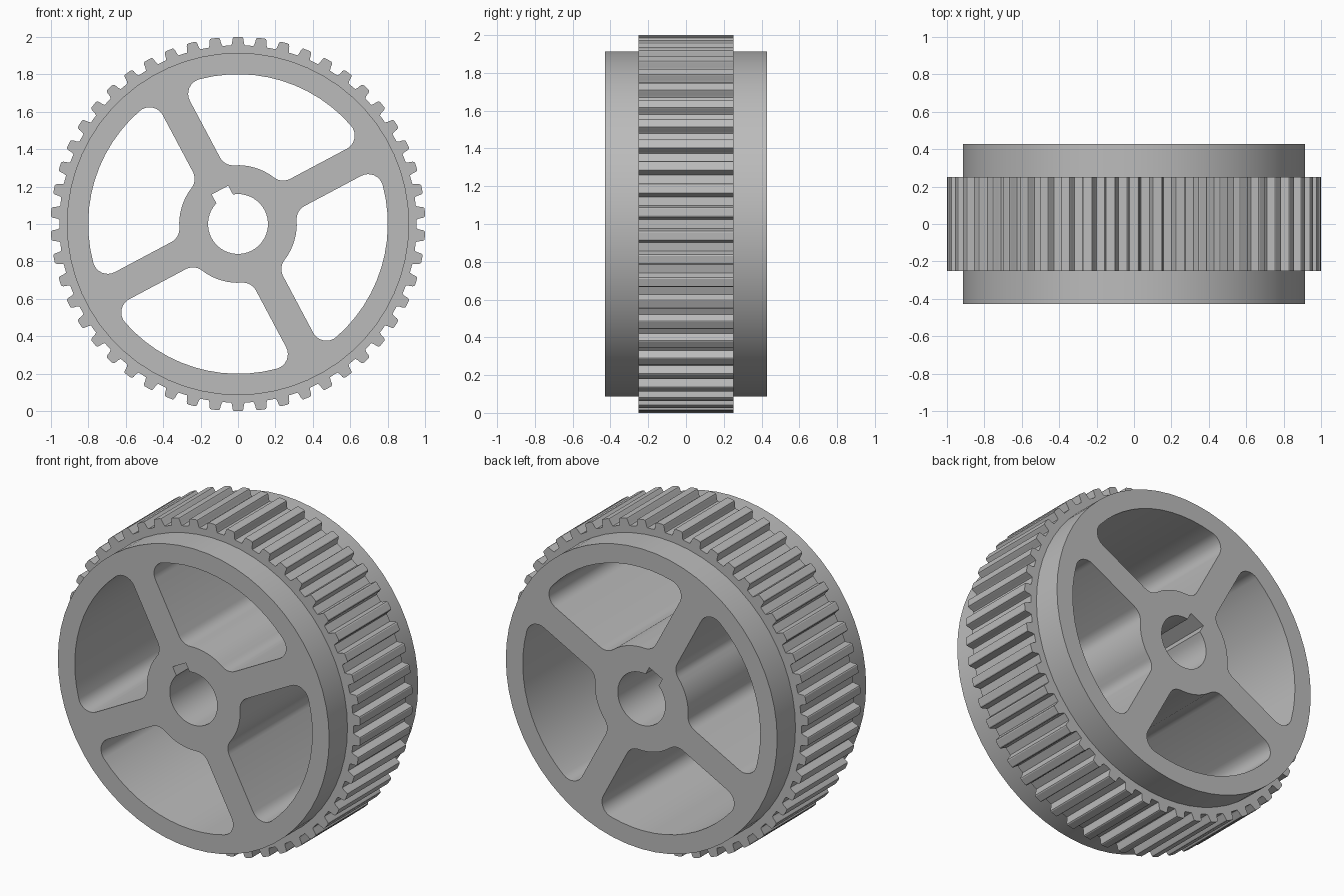
import bpy, bmesh
from math import sin, cos, asin, atan2, sqrt, pi, radians

if "Cube" in bpy.data.objects:
    bpy.data.objects.remove(bpy.data.objects["Cube"])

TEETH = 50
TILT = radians(28)          # direction of the first spoke
SPOKE = 0.082               # half width of a spoke
FILLET = 0.08
R_HUB, R_RIM = 0.314, 0.80  # inner and outer radius of the windows
R_BODY, R_BORE = 0.914, 0.16

grey = bpy.data.materials.new("metal_grey")
grey.use_nodes = True
colour = (0.5, 0.5, 0.5, 1)
grey.diffuse_color = colour
grey.node_tree.nodes["Principled BSDF"].inputs["Base Color"].default_value = colour


def arc(r, a0, a1, n, c=(0, 0)):
    return [(c[0] + r * cos(a0 + (a1 - a0) * i / n),
             c[1] + r * sin(a0 + (a1 - a0) * i / n)) for i in range(n + 1)]


def turn(points, a):
    return [(x * cos(a) - y * sin(a), x * sin(a) + y * cos(a)) for x, y in points]


def plate(name, outlines, half_depth):
    """Filled flat outlines with holes, extruded along y."""
    curve = bpy.data.curves.new(name, "CURVE")
    curve.dimensions = "2D"
    curve.fill_mode = "BOTH"
    curve.extrude = half_depth
    for pts in outlines:
        spline = curve.splines.new("POLY")
        spline.points.add(len(pts) - 1)
        for p, (x, y) in zip(spline.points, pts):
            p.co = (x, y, 0, 1)
        spline.use_cyclic_u = True
    tmp = bpy.data.objects.new(name + "_outline", curve)
    bpy.context.collection.objects.link(tmp)
    graph = bpy.context.evaluated_depsgraph_get()
    mesh = bpy.data.meshes.new_from_object(tmp.evaluated_get(graph))
    bpy.data.objects.remove(tmp)
    bm = bmesh.new()
    bm.from_mesh(mesh)
    bmesh.ops.remove_doubles(bm, verts=bm.verts, dist=1e-5)
    for v in bm.verts:
        x, y, z = v.co
        v.co = (x, -z, y + 1)
    bmesh.ops.recalc_face_normals(bm, faces=bm.faces)
    bm.to_mesh(mesh)
    bm.free()
    mesh.materials.clear()
    mesh.materials.append(grey)
    obj = bpy.data.objects.new(name, mesh)
    bpy.context.collection.objects.link(obj)
    bpy.ops.object.select_all(action="DESELECT")
    obj.select_set(True)
    bpy.context.view_layer.objects.active = obj
    bpy.ops.object.shade_smooth_by_angle(angle=radians(25))
    return obj


# Window between two spokes, with rounded corners
def window():
    off = SPOKE + FILLET
    ri, ro = R_HUB + FILLET, R_RIM - FILLET
    ci = (sqrt(ri * ri - off * off), off)
    co = (sqrt(ro * ro - off * off), off)
    ai, ao = atan2(ci[1], ci[0]), atan2(co[1], co[0])
    pts = arc(FILLET, ai + pi, 1.5 * pi, 6, ci)
    pts += arc(FILLET, -pi / 2, ao, 8, co)
    pts += arc(R_RIM, ao, pi / 2 - ao, 12)[1:-1]
    # the far spoke mirrors the near one about the diagonal
    mirror = lambda ps: [(y, x) for x, y in reversed(ps)]
    pts += mirror(arc(FILLET, -pi / 2, ao, 8, co))
    pts += mirror(arc(FILLET, ai + pi, 1.5 * pi, 6, ci))
    pts += arc(R_HUB, pi / 2 - ai, ai, 8)[1:-1]
    return pts


# Bore with a keyway aimed along one spoke
key = 0.05
gap = asin(key / R_BORE)
bore = arc(R_BORE, gap, 2 * pi - gap, 40) + [(0.205, -key), (0.205, key)]

windows = [turn(window(), TILT + k * pi / 2) for k in range(4)]
bore = turn(bore, TILT + pi / 2)
body = arc(R_BODY, 0, 2 * pi, 60)[:-1]
plate("spoked_wheel", [body, bore] + windows, 0.428)

# Toothed band around the wheel
tooth = [(0.954, 0.037), (0.966, 0.032), (0.988, 0.029), (0.997, 0.025), (1.0, 0.019)]
tooth = [(r, -w) for r, w in tooth] + [(r, w) for r, w in reversed(tooth)]
band = []
for k in range(TEETH):
    band += turn(tooth, pi / 2 + 2 * pi * k / TEETH)
plate("toothed_band", [band, arc(R_BODY - 0.02, 0, 2 * pi, 60)[:-1]], 0.252)
